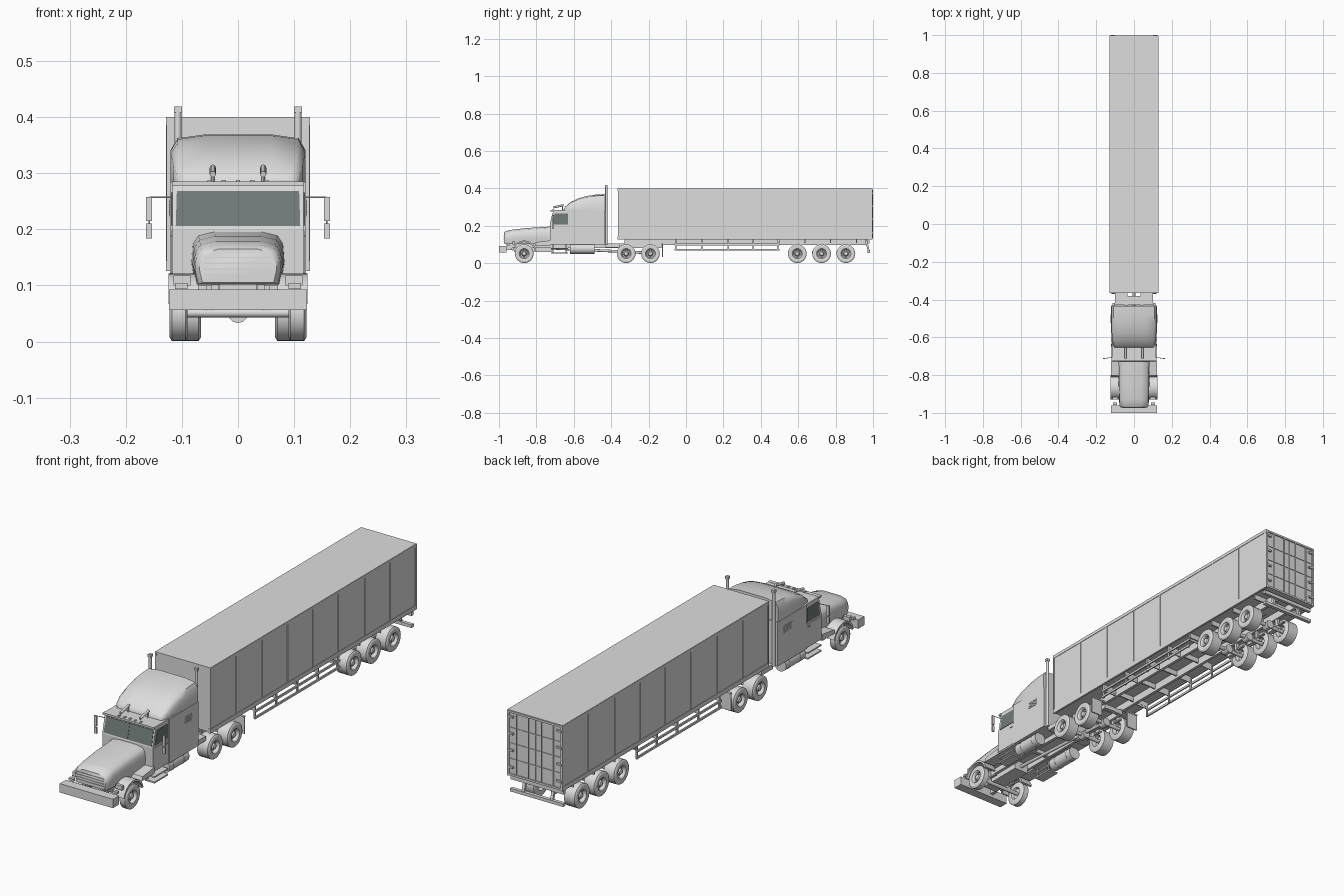
import bpy, bmesh, math
from mathutils import Vector

if "Cube" in bpy.data.objects:
    bpy.data.objects.remove(bpy.data.objects["Cube"])


def mat(name, r, g, b):
    m = bpy.data.materials.new(name)
    m.diffuse_color = (r, g, b, 1)
    m.use_nodes = True
    m.node_tree.nodes["Principled BSDF"].inputs["Base Color"].default_value = m.diffuse_color
    return m


GREY = mat("light grey", 0.73, 0.73, 0.73)
GLASS = mat("tinted glass", 0.165, 0.2, 0.19)


def make(name, verts, faces, m=GREY, smooth=None):
    me = bpy.data.meshes.new(name)
    me.from_pydata(verts, [], faces)
    bm = bmesh.new()
    bm.from_mesh(me)
    bmesh.ops.recalc_face_normals(bm, faces=bm.faces)
    bm.to_mesh(me)
    bm.free()
    ob = bpy.data.objects.new(name, me)
    bpy.context.collection.objects.link(ob)
    me.materials.append(m)
    if smooth:
        bpy.ops.object.select_all(action='DESELECT')
        ob.select_set(True)
        bpy.context.view_layer.objects.active = ob
        bpy.ops.object.shade_smooth_by_angle(angle=math.radians(smooth))
    return ob


def loft(name, rings, m=GREY, smooth=None, caps=True, closed=False):
    """Skin equal-length closed rings of points."""
    n, k = len(rings[0]), len(rings)
    f = [(i * n + j, i * n + (j + 1) % n, (i + 1) % k * n + (j + 1) % n, (i + 1) % k * n + j)
         for i in range(k if closed else k - 1) for j in range(n)]
    if caps and not closed:
        f += [tuple(range(n)), tuple((k - 1) * n + j for j in range(n))]
    return make(name, [p for r in rings for p in r], f, m, smooth)


def box(name, x0, x1, y0, y1, z0, z1, m=GREY):
    return loft(name, [[(x0, y0, z), (x1, y0, z), (x1, y1, z), (x0, y1, z)] for z in (z0, z1)], m)


def pair(name, x0, x1, *rest, m=GREY):
    for s in (-1, 1):
        box(name, s * x0, s * x1, *rest, m)


def side_shape(name, x0, x1, pts, m=GREY):
    """Extrude a (y, z) outline along x."""
    return loft(name, [[(x, y, z) for y, z in pts] for x in (x0, x1)], m)


def tube(name, a, b, r, n=12, m=GREY):
    a, b = Vector(a), Vector(b)
    q = (b - a).to_track_quat('Z', 'Y')
    ring = [q @ Vector((r * math.cos(t * math.tau / n), r * math.sin(t * math.tau / n), 0)) for t in range(n)]
    return loft(name, [[c + p for p in ring] for c in (a, b)], m, 40)


def wheel(name, s, y, x_in, x_out):
    """Lathe a tyre with a deep stepped rim and a raised hub."""
    w = x_out - x_in
    prof = [(x_in, .026), (x_in, .043), (x_in + .004, .05), (x_out - .004, .05), (x_out, .043),
            (x_out - .001, .027), (x_out - .004, .025), (x_out - .006, .023), (x_out - .016, .021),
            (x_out - .018, .015), (x_out - .012, .013), (x_out - .005, .010), (x_out - .003, .006),
            (x_out - .003, .0005), (x_in + w * .3, .0005), (x_in + w * .3, .022)]
    n = 28
    rings = [[(s * x, y + r * math.cos(t * math.tau / n), .051 + r * math.sin(t * math.tau / n))
              for t in range(n)] for x, r in prof]
    loft(name, rings, GREY, 30, closed=True)
    # wheel nuts
    for t in range(8):
        c, d = y + .0175 * math.cos(t * math.tau / 8), .051 + .0175 * math.sin(t * math.tau / 8)
        tube("wheel_nut", (s * (x_out - .018), c, d), (s * (x_out - .013), c, d), .0018, 6)


# ---- wheels, axles, hubs
for y in (-.865, -.32, -.19, .595, .725, .855):
    for s in (-1, 1):
        wheel("wheel", s, y, .09 if y < -.8 else .066, .122)
    tube("axle", (-.1, y, .051), (.1, y, .051), .008)
    if y > -.8:
        tube("axle_housing", (0, y - .016, .051), (0, y + .016, .051), .018)
    pair("spring", .046, .056, y - .045, y + .045, .066, .072)
    pair("spring_hanger", .045, .057, y - .007, y + .007, .055, .1)

# ---- tractor chassis
pair("tractor_rail", .035, .047, -.96, -.13, .08, .105)
for y in (-.78, -.6, -.42, -.255, -.14):
    box("tractor_crossmember", -.04, .04, y - .008, y + .008, .083, .102)
box("engine_block", -.033, .033, -.92, -.72, .06, .11)
box("rear_deck", -.1, .1, -.43, -.38, .085, .105)
pair("rear_deck_side", .04, .1, -.38, -.355, .085, .105)
box("coupling_plate", -.055, .055, -.32, -.18, .105, .118)
tube("drive_shaft", (0, -.72, .08), (0, -.2, .055), .007)
pair("mud_flap", .068, .12, -.128, -.124, .032, .105)
pair("flap_bracket", .04, .12, -.132, -.122, .1, .106)

# ---- bumper
box("bumper", -.123, .123, -1, -.96, .056, .093)
pair("bumper_bracket", .035, .05, -.965, -.93, .07, .09)
pair("bumper_lamp", .09, .112, -.958, -.945, .094, .104)


# ---- hood, with grille slats
def hood_ring(y, hw, zt, zb):
    half = [(hw * .92, zb), (hw, zb + (zt - zb) * .4), (hw * .97, zt - .022), (hw * .85, zt - .007), (hw * .5, zt)]
    return [(x, y, z) for x, z in half] + [(-x, y, z) for x, z in reversed(half)]


loft("hood", [hood_ring(-.972, .069, .165, .105), hood_ring(-.962, .077, .172, .102),
              hood_ring(-.93, .079, .179, .102), hood_ring(-.85, .081, .188, .102),
              hood_ring(-.722, .083, .196, .102)], smooth=50)
for i in range(4):
    z = .117 + i * .0105
    box("grille_slat", -.061, .061, -.9745, -.971, z, z + .0025)

# ---- front fenders: arch band over each wheel and a running skirt
arch = [(math.cos(a), math.sin(a)) for a in [math.radians(12 + 13 * i) for i in range(13)]]
for s in (-1, 1):
    band = [(-.865 + .066 * c, .055 + .066 * d) for c, d in arch]
    band += [(-.865 + .058 * c, .055 + .058 * d) for c, d in reversed(arch)]
    rings = [[(s * x, *p) for p in band] for x in (.07, .124)]
    n = len(band)
    faces = [(j, (j + 1) % n, n + (j + 1) % n, n + j) for j in range(n)]
    faces += [(o + j, o + j + 1, o + n - 2 - j, o + n - 1 - j) for o in (0, n) for j in range(n // 2 - 1)]
    make("front_fender", rings[0] + rings[1], faces, GREY, 35)
    side_shape("fender_skirt", s * .07, s * .122, [(-.81, .095), (-.803, .112), (-.725, .122), (-.725, .095)])
    box("headlamp", s * .085, s * .115, -.928, -.915, .1, .118)

# ---- cab and sleeper
cab = [(-.728, .1), (-.728, .2), (-.708, .284), (-.62, .284), (-.62, .1)]
side_shape("cab", -.117, .117, cab)
box("sleeper", -.121, .121, -.625, -.432, .1, .284)


def screen_y(z):
    return -.728 + (z - .2) * .02 / .084


for s in (-1, 1):
    zs = (.206, .268)
    loft("windshield", [[(s * x, screen_y(z) + d, z) for x, z in
                         ((.0004, zs[0]), (.111, zs[0]), (.109, zs[1]), (.0004, zs[1]))] for d in (-.002, .003)], GLASS)
    side_shape("side_window", s * .115, s * .119, [(-.715, .207), (-.702, .266), (-.632, .266), (-.632, .207)], GLASS)
    side_shape("door", s * .115, s * .1185, [(-.722, .106), (-.722, .198), (-.628, .198), (-.628, .106)])
    box("door_handle", s * .118, s * .1215, -.648, -.634, .186, .19)
    # sleeper vent with louvres
    box("sleeper_vent", s * .12, s * .1222, -.527, -.475, .223, .253)
    for i in range(6):
        z = .226 + i * .0043
        box("vent_louvre", s * .122, s * .1232, -.524, -.478, z, z + .002)
    # roof horn
    tube("roof_horn", (s * .045, -.71, .298), (s * .045, -.655, .31), .0055)
    tube("horn_stand", (s * .045, -.66, .284), (s * .045, -.66, .308), .003, 8)
    # mirrors on a top arm
    tube("mirror_arm", (s * .115, -.706, .257), (s * .158, -.712, .257), .0015, 6)
    tube("mirror_post", (s * .158, -.712, .257), (s * .158, -.712, .185), .0015, 6)
    box("large_mirror", s * .153, s * .164, -.716, -.709, .215, .258)
    box("small_mirror", s * .153, s * .164, -.716, -.709, .184, .21)
    # exhaust stack with square tip
    tube("exhaust_stack", (s * .107, -.426, .1), (s * .107, -.426, .409), .0062)
    box("exhaust_tip", s * .1, s * .114, -.433, -.419, .408, .419)
    # tank, tank straps and steps
    tube("fuel_tank", (s * .092, -.62, .077), (s * .092, -.49, .077), .027, 20)
    for y in (-.59, -.52):
        tube("tank_strap", (s * .092, y - .004, .077), (s * .092, y + .004, .077), .028, 20)
    for z in (.052, .075):
        box("step", s * .075, s * .12, -.722, -.632, z, z + .006)
    for y in (-.715, -.645):
        box("step_hanger", s * .078, s * .084, y, y + .006, .052, .105)
box("sun_visor", -.118, .118, -.724, -.708, .277, .285)
for i in range(5):
    box("marker_lamp", -.05 + i * .025 - .004, -.046 + i * .025, -.716, -.706, .284, .288)


# ---- curved sleeper roof
def roof_ring(y, hw, zt):
    h = zt - .283
    half = [(hw, .283), (hw, .283 + h * .68), (hw - .012, .283 + h * .92), (hw * .5, zt)]
    return [(x, y, z) for x, z in half] + [(-x, y, z) for x, z in reversed(half)]


loft("sleeper_roof", [roof_ring(*p) for p in
     ((-.655, .1, .289), (-.645, .109, .303), (-.615, .115, .328), (-.575, .118, .347),
      (-.53, .12, .359), (-.48, .12, .367), (-.436, .12, .369))], smooth=50)

# ---- trailer box
box("trailer_body", -.1265, .1265, -.363, .993, .13, .396)
box("trailer_roof", -.128, .128, -.365, .995, .394, .4)
pair("bottom_rail", .12, .1285, -.365, .995, .126, .144)
pair("top_rail", .12, .1285, -.365, .995, .386, .398)
# curtain seams, each a pair of thin straps
for i in range(9):
    y = -.361 + i * .169
    for d in (-.0022, .0022):
        pair("side_strap", .124, .1278, y + d - .0015, y + d + .0015, .142, .388)

# ---- rear doors: frame, lock rods, hinges, cross ribs
pair("door_frame", .119, .128, .99, .998, .126, .398)
for z in (.128, .39):
    box("door_sill", -.128, .128, .99, .998, z, z + .008)
box("door_seam", -.0015, .0015, .99, .9945, .136, .39)
for x in (.03, .085):
    for s in (-1, 1):
        tube("lock_rod", (s * x, .996, .134), (s * x, .996, .392), .0025, 8)
for z in (.195, .26, .325):
    box("door_rib", -.118, .118, .99, .9955, z, z + .004)
for z in (.16, .23, .3, .37):
    pair("hinge", .1, .124, .992, 1, z, z + .008)

# ---- trailer chassis
pair("trailer_rail", .042, .054, -.33, .97, .098, .13)
for i in range(8):
    y = -.055 + i * .138
    box("trailer_crossmember", -.118, .118, y - .003, y + .003, .108, .13)
for y in (.595, .725, .855):
    pair("suspension_arm", .04, .06, y - .05, y + .01, .052, .064)
for s in (-1, 1):
    # side guard
    for z in (.068, .095):
        box("guard_rail", s * .117, s * .123, -.062, .5, z, z + .009)
    for y in (-.055, .085, .225, .36, .49):
        box("guard_post", s * .113, s * .119, y - .004, y + .004, .068, .13)
        box("guard_brace", s * .05, s * .117, y - .002, y + .002, .1, .128)
    # rear support
    side_shape("rear_support", s * .06, s * .072, [(.955, .126), (.967, .126), (.985, .055), (.975, .055)])
box("underride_bar", -.122, .122, .97, .985, .055, .068)
box("tail_lamp_bar", -.122, .122, .97, .982, .105, .12)
